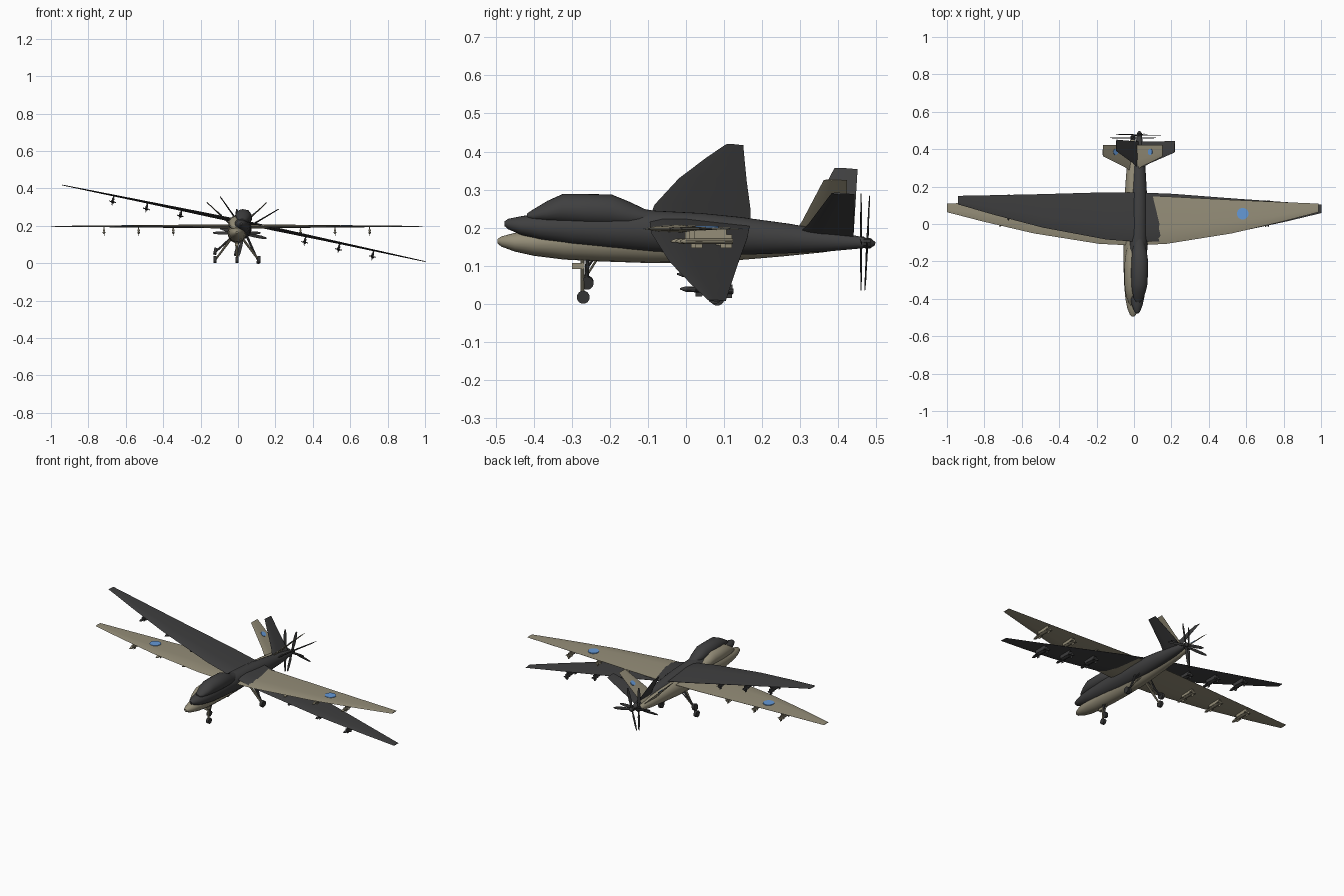
import bpy, bmesh, math
from mathutils import Matrix, Vector

if "Cube" in bpy.data.objects:
    bpy.data.objects.remove(bpy.data.objects["Cube"])


def material(name, rgb):
    m = bpy.data.materials.new(name)
    m.diffuse_color = (*rgb, 1)
    m.use_nodes = True
    m.node_tree.nodes["Principled BSDF"].inputs["Base Color"].default_value = m.diffuse_color
    return m


TAN = material("tan paint", (0.30, 0.27, 0.19))
DARK = material("charcoal paint", (0.05, 0.05, 0.051))
BLUE = material("light blue", (0.13, 0.32, 0.68))
RUBBER = material("dark rubber", (0.035, 0.035, 0.035))


def finish(bm, name, mat, place, smooth=True):
    bmesh.ops.recalc_face_normals(bm, faces=bm.faces)
    me = bpy.data.meshes.new(name)
    bm.to_mesh(me)
    bm.free()
    me.materials.append(mat)
    ob = bpy.data.objects.new(name, me)
    bpy.context.collection.objects.link(ob)
    ob.matrix_world = place
    if smooth:
        bpy.ops.object.select_all(action='DESELECT')
        ob.select_set(True)
        bpy.context.view_layer.objects.active = ob
        bpy.ops.object.shade_smooth_by_angle(angle=math.radians(35))
    return ob


def loft(bm, rings):
    """Skin a list of equal-length point rings and cap both ends."""
    vs = [[bm.verts.new(p) for p in r] for r in rings]
    n = len(vs[0])
    for a, b in zip(vs, vs[1:]):
        for i in range(n):
            bm.faces.new((a[i], a[(i + 1) % n], b[(i + 1) % n], b[i]))
    bm.faces.new(vs[0])
    bm.faces.new(vs[-1][::-1])


def hull_rings(stations, sides=20):
    """Elliptical rings from (y, bottom, top, half width)."""
    return [[(w * math.cos(2 * math.pi * i / sides), y,
              (lo + hi) / 2 + (hi - lo) / 2 * math.sin(2 * math.pi * i / sides))
             for i in range(sides)] for y, lo, hi, w in stations]


def foil(p, normal, lead, trail, thick):
    """Six-point aerofoil ring at p, running from lead to trail in y."""
    c = trail - lead
    shape = ((0, 0), (.12, .7), (.35, 1), (1, .08), (1, -.08), (.35, -1), (.12, -.7))
    return [Vector((p[0], lead + c * f, p[1])) + Vector(normal) * (h * thick / 2)
            for f, h in shape]


def rod(bm, a, b, r1, r2=None, sides=10):
    a, b = Vector(a), Vector(b)
    d = b - a
    m = Matrix.Translation((a + b) / 2) @ d.to_track_quat('Z', 'Y').to_matrix().to_4x4()
    bmesh.ops.create_cone(bm, cap_ends=True, segments=sides, radius1=r1,
                          radius2=r1 if r2 is None else r2, depth=d.length, matrix=m)


def box(bm, centre, size):
    bmesh.ops.create_cube(bm, size=1, matrix=Matrix.Translation(centre)
                          @ Matrix.Diagonal((*size, 1)))


def aircraft(prefix, paint, place, marked):
    # Fuselage
    bm = bmesh.new()
    loft(bm, hull_rings([
        (-.495, .158, .170, .006), (-.485, .150, .177, .016), (-.45, .137, .186, .030),
        (-.40, .126, .195, .040), (-.32, .116, .205, .047), (-.22, .111, .213, .050),
        (-.10, .107, .219, .050), (.02, .108, .219, .049), (.12, .113, .214, .046),
        (.25, .124, .203, .037), (.36, .135, .190, .028), (.45, .148, .177, .014)]))
    finish(bm, prefix + "fuselage", paint, place)

    # Raised forward bulge
    bm = bmesh.new()
    loft(bm, hull_rings([
        (-.437, .182, .194, .010), (-.42, .178, .206, .024), (-.385, .175, .230, .036),
        (-.345, .172, .251, .043), (-.28, .170, .254, .046), (-.217, .170, .256, .045),
        (-.17, .172, .239, .040), (-.127, .180, .221, .030), (-.08, .185, .217, .015)]))
    finish(bm, prefix + "bulge", paint, place)

    # Wings
    plan = [(0, -.115, .150, .022), (.18, -.106, .147, .020), (.53, -.050, .129, .012),
            (.80, .013, .117, .008), (.993, .063, .109, .004)]
    bm = bmesh.new()
    loft(bm, [foil((s * x, .197), (0, 0, 1), le, te, t)
              for s, part in ((-1, plan[::-1]), (1, plan[1:])) for x, le, te, t in part])
    finish(bm, prefix + "wing", paint, place)

    for s, side in ((-1, "left_"), (1, "right_")):
        # Canted tail fin
        run = Vector((.155, 0, .135)).normalized()
        normal = (-s * run.z, 0, run.x)
        bm = bmesh.new()
        loft(bm, [foil((s * .008, .180), normal, .280, .423, .010),
                  foil((s * .045, .217), normal, .305, .423, .009),
                  foil((s * .160, .325), normal, .362, .423, .005)])
        finish(bm, prefix + side + "tail_fin", paint, place)

        # Underwing stores: pylon, finned missile
        for i, x in enumerate((.34, .525, .71)):
            x *= s
            shift = .012 * i
            y0, y1, z = -.040 + shift, .100 + shift, .164
            bm = bmesh.new()
            box(bm, (x, .04 + shift, .184), (.006, .085, .024))
            box(bm, (x, .04 + shift, .177), (.012, .07, .008))
            finish(bm, prefix + side + "pylon", paint, place, False)
            bm = bmesh.new()
            rod(bm, (x, y0 + .015, z), (x, y1, z), .0075)
            rod(bm, (x, y0 + .015, z), (x, y0, z), .0075, .002)
            for y in (y1 - .012, y0 + .05):
                box(bm, (x, y, z), (.036, .018, .002))
                box(bm, (x, y, z), (.002, .018, .036))
            finish(bm, prefix + side + "missile", paint, place)

        # Main landing gear
        bm = bmesh.new()
        rod(bm, (s * .028, .055, .135), (s * .112, .075, .022), .007, .005)
        rod(bm, (s * .030, .090, .130), (s * .085, .072, .060), .003)
        finish(bm, prefix + side + "main_leg", paint, place)
        bm = bmesh.new()
        rod(bm, (s * .110, .075, .019), (s * .126, .075, .019), .019, sides=18)
        finish(bm, prefix + side + "main_wheel", RUBBER, place)

        if marked:
            # Painted discs on wing and tail
            bm = bmesh.new()
            rod(bm, (s * .587, .055, .1975), (s * .587, .055, .2042), .031, sides=24)
            finish(bm, side + "wing_disc", BLUE, place)
            c = Vector((s * .095, .385, .264))
            n = Vector(normal)
            bm = bmesh.new()
            rod(bm, c - n * .0015, c + n * .0055, .016, sides=16)
            finish(bm, side + "tail_disc", BLUE, place)

    # Nose landing gear
    bm = bmesh.new()
    rod(bm, (0, -.272, .125), (0, -.272, .020), .0055)
    rod(bm, (0, -.235, .115), (0, -.270, .060), .003)
    box(bm, (0, -.283, .099), (.018, .032, .016))
    finish(bm, prefix + "nose_leg", paint, place)
    bm = bmesh.new()
    rod(bm, (-.008, -.270, .017), (.008, -.270, .017), .017, sides=18)
    finish(bm, prefix + "nose_wheel", RUBBER, place)

    # Propeller hub and four blades
    bm = bmesh.new()
    rod(bm, (0, .445, .162), (0, .468, .162), .014)
    rod(bm, (0, .468, .162), (0, .481, .162), .014, .004)
    finish(bm, prefix + "propeller_hub", RUBBER, place)
    bm = bmesh.new()
    for k in range(4):
        turn = Matrix.Translation((0, .460, .162)) @ Matrix.Rotation(k * math.pi / 2, 4, 'Y')
        rings = []
        for r, w, t in ((.005, .005, .005), (.05, .009, .003), (.10, .008, .002), (.127, .004, .001)):
            rings.append([turn @ Vector((a * w, b * t + a * w * .25, r))
                          for a, b in ((-1, 0), (0, .6), (1, 0), (0, -.6))])
        loft(bm, rings)
    finish(bm, prefix + "propeller_blades", RUBBER, place)


# Level tan aircraft
aircraft("tan_", TAN, Matrix.Translation((-.006, 0, 0)), True)

# Banked charcoal aircraft, nose slightly raised
bank = (Matrix.Translation((.023, .017, .184))
        @ Matrix.Rotation(-.0128, 4, 'Z') @ Matrix.Rotation(-.0518, 4, 'X')
        @ Matrix.Rotation(.208, 4, 'Y') @ Matrix.Translation((0, 0, -.163)))
aircraft("charcoal_", DARK, bank, False)
